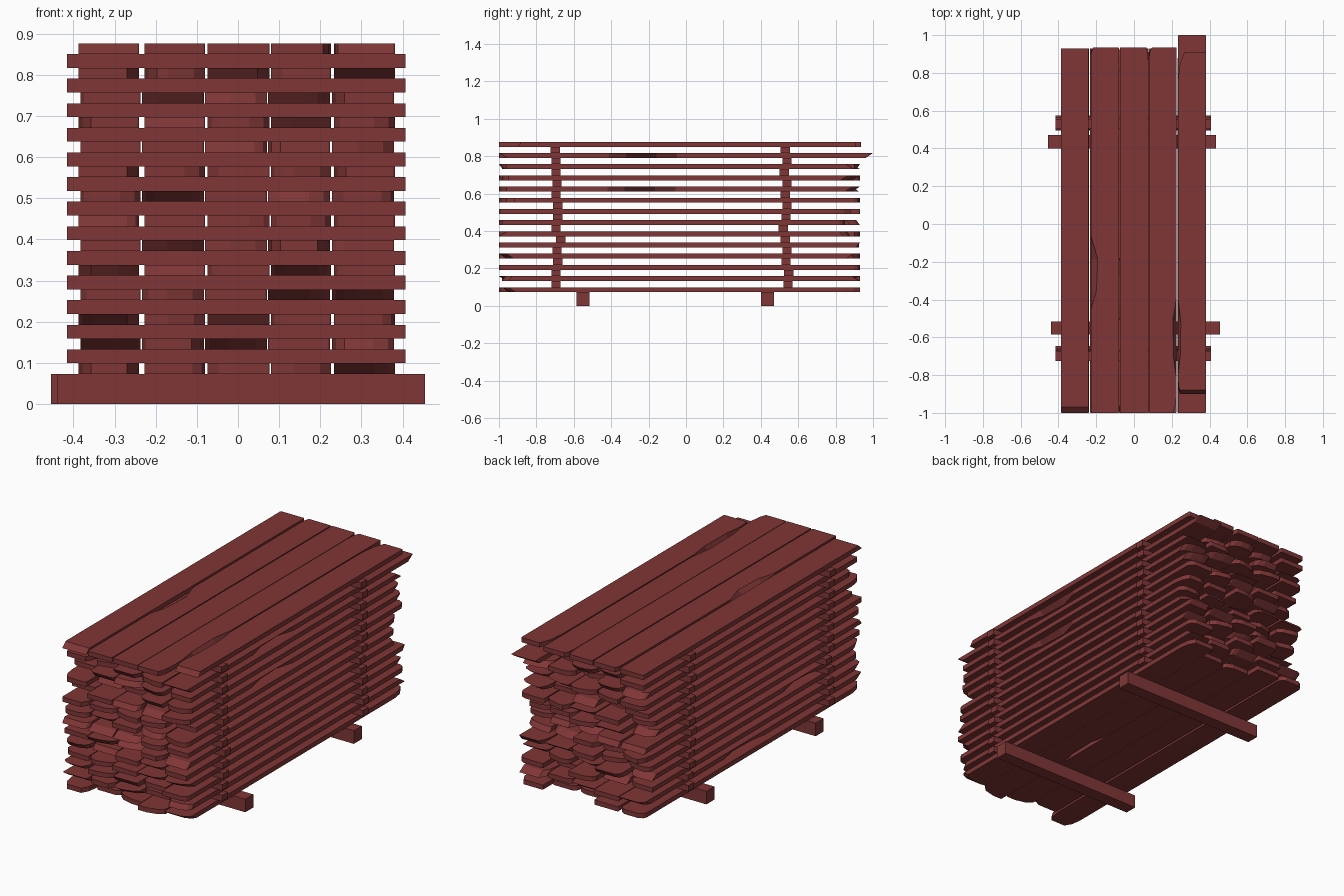
import bpy, bmesh, random

if "Cube" in bpy.data.objects:
    bpy.data.objects.remove(bpy.data.objects["Cube"])

random.seed(11)
wood = bpy.data.materials.new("red brown wood")
wood.diffuse_color = (0.216, 0.037, 0.037, 1)
wood.use_nodes = True
wood.node_tree.nodes["Principled BSDF"].inputs["Base Color"].default_value = wood.diffuse_color


def solid(name, bottom, top, z0, z1):
    """Closed slab between two outlines with equal point counts."""
    bm = bmesh.new()
    b = [bm.verts.new((x, y, z0)) for x, y in bottom]
    t = [bm.verts.new((x, y, z1)) for x, y in top]
    bm.faces.new(b[::-1])
    bm.faces.new(t)
    n = len(b)
    for i in range(n):
        j = (i + 1) % n
        bm.faces.new((b[i], b[j], t[j], t[i]))
    bmesh.ops.recalc_face_normals(bm, faces=bm.faces)
    me = bpy.data.meshes.new(name)
    bm.to_mesh(me)
    bm.free()
    me.materials.append(wood)
    bpy.context.collection.objects.link(bpy.data.objects.new(name, me))


def box(name, x0, x1, y0, y1, z0, z1):
    o = [(x0, y0), (x1, y0), (x1, y1), (x0, y1)]
    solid(name, o, o, z0, z1)


def plank(name, x0, x1, y0, y1, z0, z1, cuts, slopes, wanes, flip):
    """cuts: (dx, dy) per corner fl, fr, br, bl; slopes: end bevel front, back;
    wanes: (side, start, stop, depth) rough edges on one face."""
    def outline(inset):
        fl, fr, br, bl = cuts
        a, c = y0 + inset * slopes[0], y1 - inset * slopes[1]

        def corner(x, sx, y, sy, cut):
            dx, dy = cut
            return [(x, y + sy * dy), (x + sx * dx * .3, y + sy * dy * .4),
                    (x + sx * dx, y)]

        def edge(side, x, s):
            pts = []
            for w in wanes:
                if w[0] == side:
                    _, p, q, d = w
                    d *= inset
                    pts += [(x, p), (x + s * d * .8, p + (q - p) * .25),
                            (x + s * d, p + (q - p) * .7), (x, q)]
            return pts
        return (corner(x0, 1, a, 1, fl) + corner(x1, -1, a, 1, fr)[::-1]
                + edge("R", x1, -1)
                + corner(x1, -1, c, -1, br) + corner(x0, 1, c, -1, bl)[::-1]
                + edge("L", x0, 1)[::-1])
    full, cut = outline(0), outline(1)
    solid(name, cut if flip else full, full if flip else cut, z0, z1)


# Bearers under the stack
box("front_bearer", -0.44, 0.455, -0.585, -0.515, 0, 0.073)
box("back_bearer", -0.455, 0.435, 0.40, 0.47, 0, 0.073)

# Spacer sticks between the layers
PITCH, THICK, BASE = 0.0598, 0.0262, 0.073
front_y = [-.695, -.695, -.685, -.69, -.67, -.695, -.685, -.685, -.695, -.69, -.695, -.695, -.70]
back_y = [.545, .55, .535, .54, .53, .52, .535, .54, .53, .54, .525, .54, .53]
for i in range(13):
    z = BASE + i * PITCH + THICK
    for label, y in (("front", front_y[i]), ("back", back_y[i])):
        box(f"{label}_spacer_{i}", -0.415, 0.407, y - .025, y + .025, z, z + PITCH - THICK)

# Plank layers, five boards wide
COLS = [[(-.387, -.24), (-.227, -.08), (-.074, .077), (.08, .226), (.233, .381)],
        [(-.383, -.237), (-.233, -.083), (-.08, .07), (.073, .223), (.229, .379)]]
S = (.004, .004)
CORNERS = [S, S, S, (.03, .03), (.05, .035), (.09, .04), (.03, .09)]


def wane():
    p = random.uniform(-.8, .35)
    return (random.choice("LR"), p, p + random.uniform(.25, .4), random.uniform(.015, .035))


for i in range(13):
    z = BASE + i * PITCH
    for c, (x0, x1) in enumerate(COLS[i % 2]):
        y0 = random.choice([-1, -1, -.985, -.96, -.92])
        y1 = random.choice([.93, .925, .90, .88, .85])
        if c == i % 5:
            y0, y1 = (-.985 if i in (1, 5, 11) else -1), .93
        if i == 12 and c == 4:
            y0, y1 = -1, 1
        cuts = [random.choice(CORNERS) for _ in range(4)]
        if i == 12 and c == 4:
            cuts = [S] * 4
        slopes = [random.choice([0, 0, .02, .04]) for _ in range(2)]
        wanes = [wane()] if random.random() < .5 else []
        plank(f"plank_{i}_{c}", x0, x1, y0, y1, z, z + THICK, cuts, slopes,
              wanes, random.random() < .5)

# Top layer, set by hand
z = BASE + 13 * PITCH
TOP = [
    (-1, .93, [S] * 4, (.03, 0), []),
    (-1, .935, [S, S, S, (.01, .06)], (0, 0), [("L", -.45, -.07, .035)]),
    (-1, .935, [S, S, (.012, .09), S], (0, 0), []),
    (-1, .935, [S, (.02, .1), S, (.015, .05)], (0, 0), [("R", -.82, -.38, .02)]),
    (-.9, .91, [(.01, .06), S, S, (.035, .15)], (.02, 0), [("L", -.8, -.4, .015)]),
]
for c, (y0, y1, cuts, slopes, wanes) in enumerate(TOP):
    x0, x1 = COLS[0][c]
    plank(f"top_plank_{c}", x0, x1, y0, y1, z, z + THICK, cuts, slopes, wanes, False)
